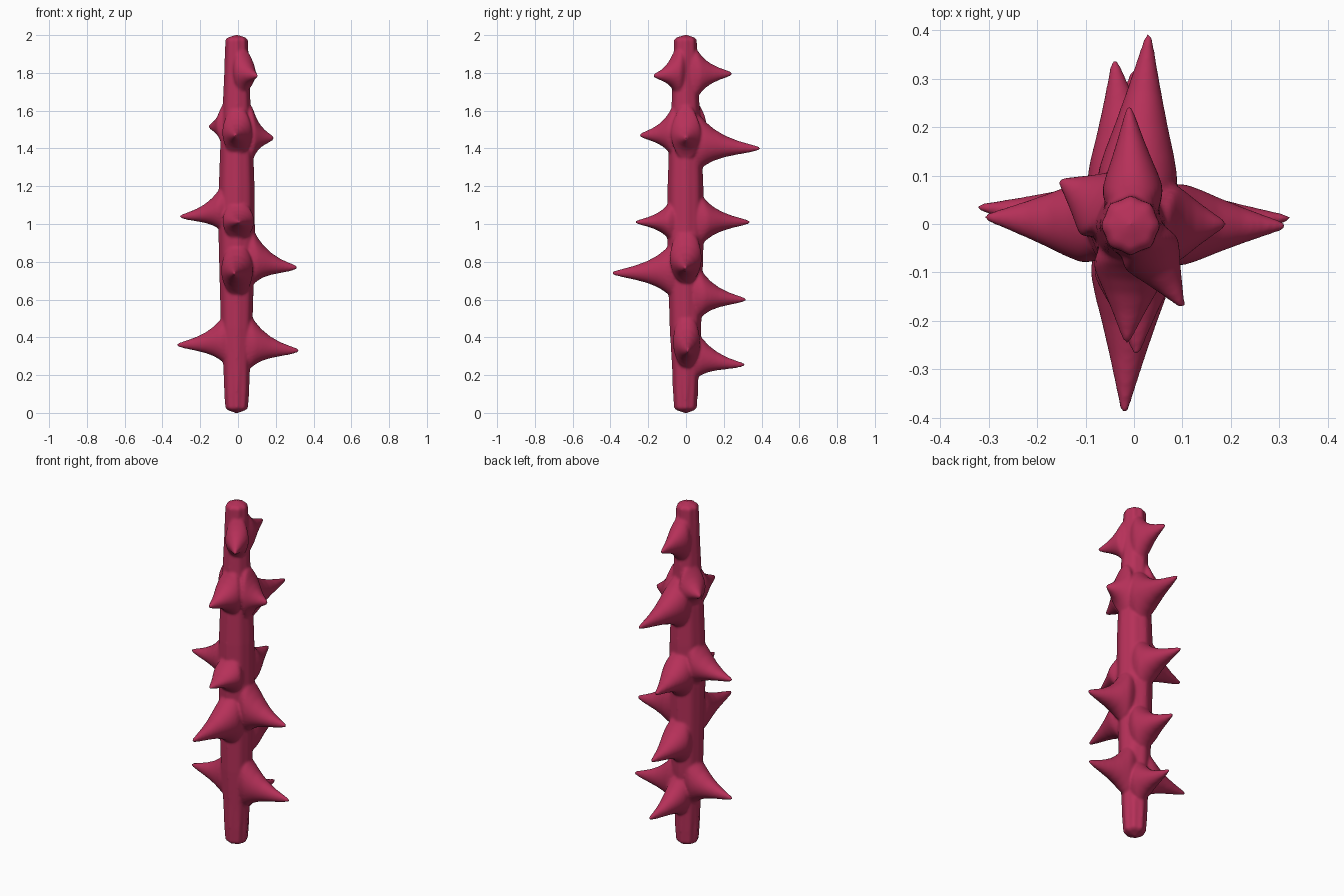
import bpy, bmesh, math
from mathutils import Vector

if "Cube" in bpy.data.objects:
    bpy.data.objects.remove(bpy.data.objects["Cube"])

SEG = 32
bm = bmesh.new()


def loft(rings, start, end):
    """Skin closed rings of points and close both ends with a fan."""
    vs = [[bm.verts.new(p) for p in ring] for ring in rings]
    for a, b in zip(vs, vs[1:]):
        for i in range(SEG):
            j = (i + 1) % SEG
            bm.faces.new((a[i], a[j], b[j], b[i]))
    s, e = bm.verts.new(start), bm.verts.new(end)
    for i in range(SEG):
        j = (i + 1) % SEG
        bm.faces.new((vs[0][j], vs[0][i], s))
        bm.faces.new((vs[-1][i], vs[-1][j], e))


# Stem: bulging shaft with faint flutes and slightly pointed caps
def stem_ring(z, r):
    flute = 0.06 if z < 0.2 or z > 1.85 else 0.025
    ring = []
    for i in range(SEG):
        a = math.tau * i / SEG
        k = r * (1 + flute * math.cos(8 * a))
        ring.append((k * math.cos(a) - 0.007, k * math.sin(a) - 0.003, z))
    return ring


PROFILE = [(0.014, 0.045), (0.025, 0.058), (0.1, 0.063), (0.25, 0.07), (0.45, 0.082),
           (0.7, 0.089), (0.95, 0.095), (1.2, 0.093), (1.4, 0.086), (1.6, 0.074),
           (1.8, 0.065), (1.975, 0.058), (1.987, 0.047)]
loft([stem_ring(z, r) for z, r in PROFILE], (-0.007, 0, -0.003), (-0.007, 0, 2.003))


def stem_radius(z):
    for (z0, r0), (z1, r1) in zip(PROFILE, PROFILE[1:]):
        if z <= z1:
            return r0 + (r1 - r0) * (z - z0) / (z1 - z0)


# Thorns: flared horns, (fraction of length, half height, half width)
HORN = [(-0.25, 0.165, 0.068), (-0.08, 0.15, 0.080), (0.0, 0.132, 0.084), (0.07, 0.112, 0.083),
        (0.2, 0.084, 0.073), (0.38, 0.058, 0.056), (0.6, 0.037, 0.037),
        (0.8, 0.023, 0.021), (0.97, 0.010, 0.008)]


def thorn(x, y, z, rise, size=1.0):
    out = Vector((x, y, 0))
    length = out.length + 0.006
    out.normalize()
    side = Vector((-out.y, out.x, 0))
    base = stem_radius(z)
    width = min(1.0, base / 0.088)
    rings = []
    for t, h, w in HORN:
        r = base + t * (length - base)
        zc = z + rise * min(1.2, max(0, 1 - t)) ** 2
        ring = []
        for i in range(SEG):
            a = math.tau * i / SEG
            p = out * r + side * (w * width * math.cos(a))
            p.z = zc + h * size * math.sin(a)
            ring.append(p)
        rings.append(ring)
    loft(rings, out * 0.02 + Vector((0, 0, z + rise)), out * length + Vector((0, 0, z)))


for spec in [
    (0.02, 0.31, 0.255, 0.05, 0.85), (0.32, 0.012, 0.33, 0.045), (-0.32, 0.035, 0.36, 0.03, 0.95),
    (0.0, 0.315, 0.60, 0.03, 0.9), (-0.02, -0.388, 0.74, 0.015), (0.31, -0.004, 0.77, 0.05),
    (-0.04, 0.335, 1.01, 0.01, 0.9), (0.005, -0.265, 1.01, 0.005, 0.7),
    (-0.305, 0.014, 1.04, 0.04, 0.85), (0.03, 0.39, 1.40, 0.03), (0.185, 0.0, 1.455, 0.02, 0.95),
    (-0.015, -0.242, 1.47, 0.015, 0.9), (-0.15, 0.088, 1.515, 0.01, 0.85),
    (-0.01, 0.242, 1.795, 0.0, 0.9), (0.10, -0.17, 1.785, 0.02, 0.8),
]:
    thorn(*spec)

bmesh.ops.recalc_face_normals(bm, faces=bm.faces)
mesh = bpy.data.meshes.new("thorny_stem")
bm.to_mesh(mesh)
bm.free()
obj = bpy.data.objects.new("thorny_stem", mesh)
bpy.context.collection.objects.link(obj)

# Fuse everything into one flowing skin
rm = obj.modifiers.new("fuse", 'REMESH')
rm.mode = 'VOXEL'
rm.voxel_size = 0.007
rm.use_smooth_shade = True
sm = obj.modifiers.new("soften", 'SMOOTH')
sm.factor = 0.5
sm.iterations = 6

mat = bpy.data.materials.new("crimson")
mat.diffuse_color = (0.47, 0.03, 0.10, 1)
mat.use_nodes = True
mat.node_tree.nodes["Principled BSDF"].inputs["Base Color"].default_value = mat.diffuse_color
mesh.materials.append(mat)
